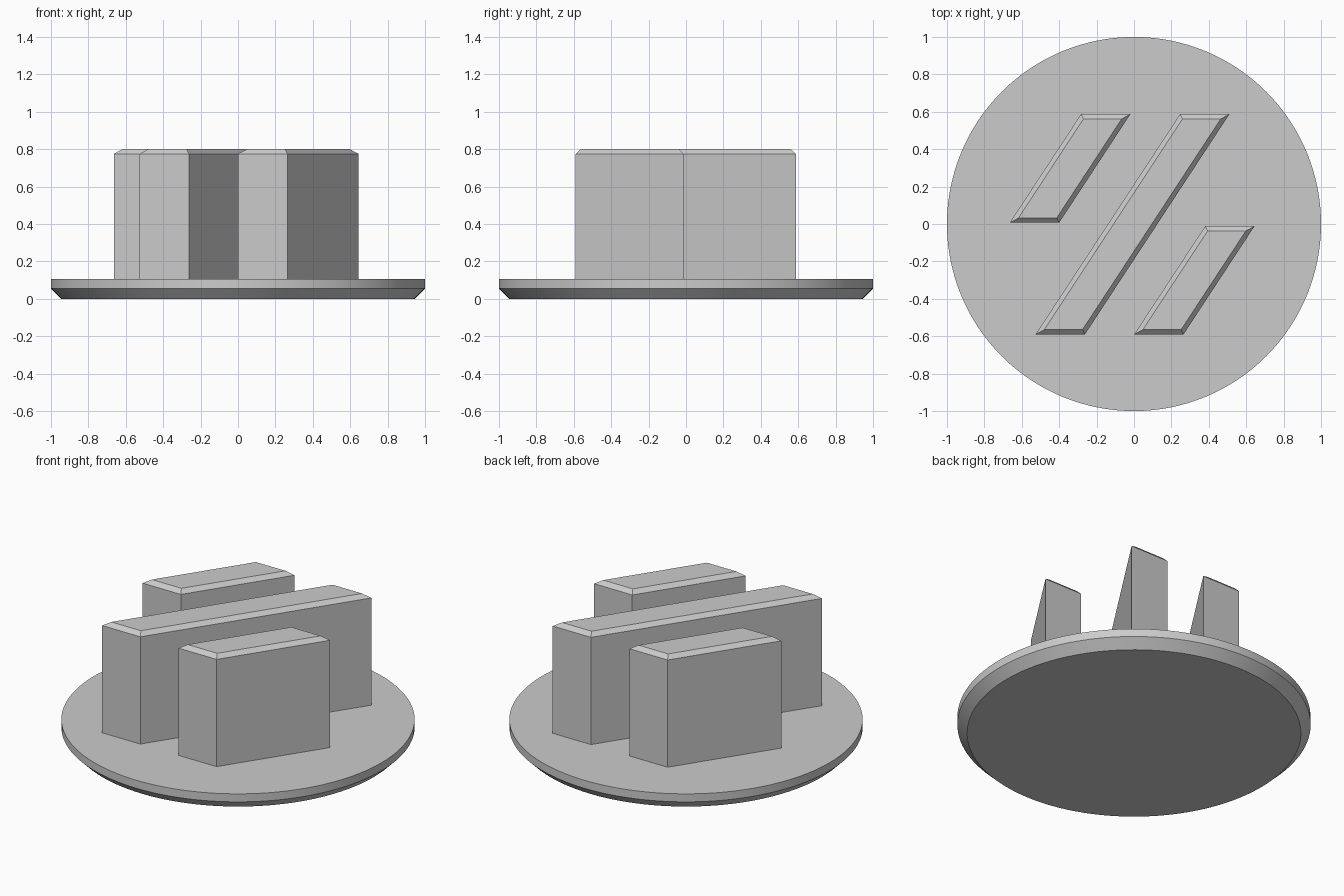
import bpy
import bmesh

if "Cube" in bpy.data.objects:
    bpy.data.objects.remove(bpy.data.objects["Cube"], do_unlink=True)

# Single plain grey
grey = bpy.data.materials.new("light_grey")
grey.use_nodes = True
colour = (0.6, 0.6, 0.6, 1)
grey.diffuse_color = colour
grey.node_tree.nodes["Principled BSDF"].inputs["Base Color"].default_value = colour

DISC_TOP = 0.105
BAR_TOP = 0.80
CHAMFER = 0.025
BAR_WIDTH = 0.264
SLANT = 0.656  # sideways shift per unit of depth


def finish(name, bm):
    bmesh.ops.recalc_face_normals(bm, faces=bm.faces)
    mesh = bpy.data.meshes.new(name)
    bm.to_mesh(mesh)
    bm.free()
    mesh.materials.append(grey)
    obj = bpy.data.objects.new(name, mesh)
    bpy.context.collection.objects.link(obj)
    return obj


def extrude_up(bm, face, height):
    """Extrude a cap and return the new cap."""
    new = bmesh.ops.extrude_face_region(bm, geom=[face])["geom"]
    verts = [g for g in new if isinstance(g, bmesh.types.BMVert)]
    bmesh.ops.translate(bm, verts=verts, vec=(0, 0, height))
    return next(g for g in new if isinstance(g, bmesh.types.BMFace))


def slanted_bar(name, x, y_front, y_back):
    """Parallelogram block with a chamfered top; x is its front left corner."""
    shift = SLANT * (y_back - y_front)
    corners = [(x, y_front), (x + BAR_WIDTH, y_front),
               (x + BAR_WIDTH + shift, y_back), (x + shift, y_back)]
    bm = bmesh.new()
    base = bm.faces.new([bm.verts.new((cx, cy, DISC_TOP)) for cx, cy in corners])
    cap = extrude_up(bm, base, BAR_TOP - CHAMFER - DISC_TOP)
    bmesh.ops.recalc_face_normals(bm, faces=bm.faces)
    bmesh.ops.inset_region(bm, faces=[cap], thickness=CHAMFER, use_even_offset=True)
    for v in cap.verts:
        v.co.z = BAR_TOP
    return finish(name, bm)


# Round base with a chamfered underside
bm = bmesh.new()
ring = bmesh.ops.create_circle(bm, cap_ends=True, segments=128, radius=0.945)
cap = extrude_up(bm, bm.faces[:][0], 0.055)
bmesh.ops.scale(bm, verts=cap.verts, vec=(1 / 0.945, 1 / 0.945, 1))
cap = extrude_up(bm, cap, DISC_TOP - 0.055)
base = finish("round_base", bm)
bpy.ops.object.select_all(action="DESELECT")
base.select_set(True)
bpy.context.view_layer.objects.active = base
bpy.ops.object.shade_smooth_by_angle(angle=0.5)

# Three parallel raised bars
slanted_bar("centre_bar", -0.526, -0.59, 0.587)
slanted_bar("right_bar", -0.664, 0.007, 0.587)
slanted_bar("left_bar", 0.001, -0.59, -0.012)
